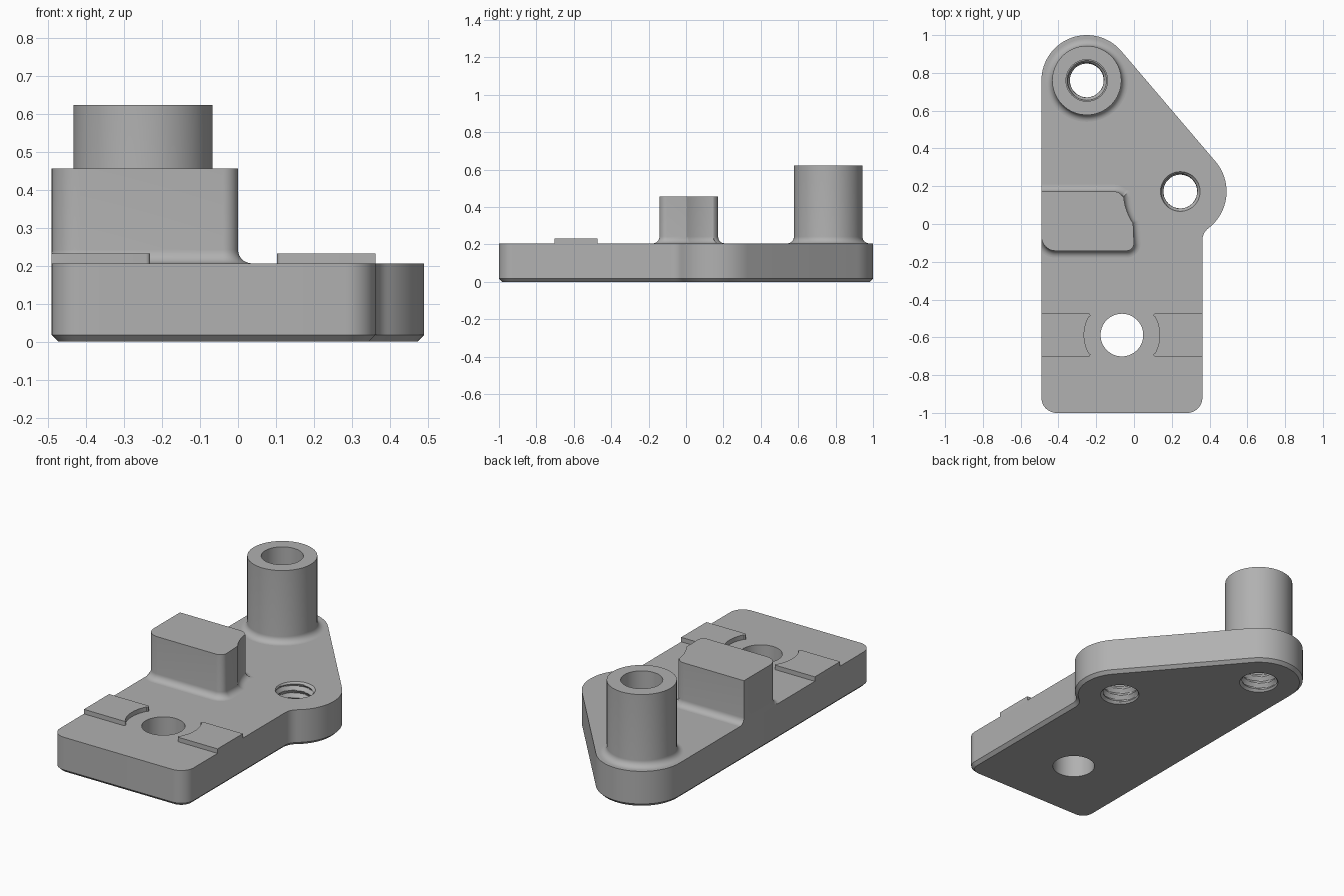
import bpy, bmesh
from math import sin, cos, radians, pi, sqrt, atan2, degrees
from mathutils import Vector

cube = bpy.data.objects.get("Cube")
if cube:
    bpy.data.objects.remove(cube, do_unlink=True)

grey = bpy.data.materials.new("machined grey")
grey.use_nodes = True
COLOR = (0.44, 0.44, 0.44, 1)
grey.diffuse_color = COLOR
grey.node_tree.nodes["Principled BSDF"].inputs["Base Color"].default_value = COLOR

TOP = 0.206            # top of the base plate
LEFT, RIGHT = -0.49, 0.362
BOSS = (-0.25, 0.76)   # centre of the tall post
LOBE = (0.245, 0.172)  # centre of the side lobe
BOLT = (-0.064, -0.588)


def arc(c, r, a, b, n=12):
    """Points along an arc from angle a to b in degrees."""
    steps = [radians(a + (b - a) * i / n) for i in range(n + 1)]
    return [(c[0] + r * cos(t), c[1] + r * sin(t)) for t in steps]


def circle(c, r, n=64):
    return arc(c, r, 0, 360, n)[:-1]


def offset(points, d):
    """Move a counter-clockwise outline outward by d, with mitred corners."""
    pts = [Vector(p) for p in points]
    out = []
    for i, p in enumerate(pts):
        u = (p - pts[i - 1]).normalized()
        v = (pts[(i + 1) % len(pts)] - p).normalized()
        n1, n2 = Vector((u.y, -u.x)), Vector((v.y, -v.x))
        out.append(p + (n1 + n2) * d / max(1 + n1.dot(n2), 0.5))
    return out


def solid(name, rings):
    """Closed solid through a stack of equal-length rings of 3D points."""
    bm = bmesh.new()
    rows = [[bm.verts.new(p) for p in ring] for ring in rings]
    n = len(rows[0])
    for lo, hi in zip(rows, rows[1:]):
        for i in range(n):
            j = (i + 1) % n
            bm.faces.new((lo[i], lo[j], hi[j], hi[i]))
    bm.faces.new(rows[0][::-1])
    bm.faces.new(rows[-1])
    mesh = bpy.data.meshes.new(name)
    bm.to_mesh(mesh)
    bm.free()
    ob = bpy.data.objects.new(name, mesh)
    bpy.context.collection.objects.link(ob)
    mesh.materials.append(grey)
    return ob


def loft(name, outline, profile):
    """Outline lofted through (outward offset, height) pairs, kept flush at the left."""
    return solid(name, [[(max(p.x, LEFT), p.y, z) for p in offset(outline, d)]
                        for d, z in profile])


def thread_cutter(name, c, n=48, rows=56, pitch=0.042):
    """Helical hole cutter with a small countersink at both ends."""
    rings = []
    for k in range(rows + 1):
        z = -0.01 + (TOP + 0.02) * k / rows
        sink = 0.106 - max(0, min(z, TOP - z))
        ring = []
        for i in range(n):
            wave = abs(((z / pitch - i / n) % 1) * 2 - 1)
            r = max(0.089 + 0.016 * wave, sink)
            t = 2 * pi * i / n
            ring.append((c[0] + r * cos(t), c[1] + r * sin(t), z))
        rings.append(ring)
    return solid(name, rings)


def cut(ob, cutter):
    mod = ob.modifiers.new("hole", 'BOOLEAN')
    mod.operation, mod.solver, mod.object = 'DIFFERENCE', 'EXACT', cutter
    bpy.context.view_layer.objects.active = ob
    bpy.ops.object.modifier_apply(modifier=mod.name)
    bpy.data.objects.remove(cutter, do_unlink=True)


def fillet(r, top, n=8):
    """Profile of a wall that flares out into the plate."""
    steps = [pi / 2 * i / n for i in range(n + 1)]
    return [(r * (1 - sin(t)), TOP + r * (1 - cos(t))) for t in steps] + [(0, top)]


# Base plate: rectangle blending into two round lobes, chamfered underneath
lobe_r, blend_r, corner_r = 0.245, 0.08, 0.08
dx = RIGHT + blend_r - LOBE[0]
dy = sqrt((lobe_r + blend_r) ** 2 - dx ** 2)
blend_c = (RIGHT + blend_r, LOBE[1] - dy)
blend_end = degrees(atan2(dy, -dx))
plate_outline = (arc((LEFT + corner_r, -1 + corner_r), corner_r, 180, 270)
                 + arc((RIGHT - corner_r, -1 + corner_r), corner_r, 270, 360)
                 + arc(blend_c, blend_r, 180, blend_end, 8)
                 + arc(LOBE, lobe_r, blend_end - 180, 40, 24)[1:]
                 + arc(BOSS, 0.24, 40, 180, 32))
plate = loft("base_plate", plate_outline, [(-0.018, 0), (0, 0.018), (0, TOP)])
cut(plate, loft("bolt_cutter", circle(BOLT, 0.113), [(0, -0.1), (0, 0.5)]))
cut(plate, thread_cutter("lobe_thread_cutter", LOBE))
cut(plate, thread_cutter("post_thread_cutter", BOSS))

# Tall hollow post
post = loft("post", circle(BOSS, 0.183), fillet(0.036, 0.622))
cut(post, loft("post_cutter", circle(BOSS, 0.11), [(0, 0.1), (0, 0.8)]))

# Stop block, scooped concentric with the threaded hole in the lobe
block_outline = (arc((LEFT + 0.075, -0.067), 0.075, 180, 270)
                 + arc((-0.04, -0.102), 0.04, 270, 360)
                 + arc(LOBE, 0.301, 214, 185, 14)
                 + arc((-0.105, 0.122), 0.05, 30, 90, 8)
                 + [(LEFT, 0.172)])
block = loft("stop_block", block_outline, fillet(0.036, 0.456))

# Pair of thin locating pads either side of the bolt hole
half = 0.115
pad = ([(RIGHT, BOLT[1] - half), (RIGHT, BOLT[1] + half)]
       + arc((0.115, BOLT[1] + half - 0.012), 0.012, 90, 190, 6)
       + arc(BOLT, 0.2, 29, -29, 16)
       + arc((0.115, BOLT[1] - half + 0.012), 0.012, 170, 270, 6))
mirrored = [(2 * BOLT[0] - x, y) for x, y in reversed(pad)]
pads = [loft(name, pts, [(0, TOP), (0, 0.232)])
        for name, pts in (("left_pad", pad), ("right_pad", mirrored))]

# Smooth rounded walls, keep machined edges crisp
for ob in [plate, post, block] + pads:
    bpy.ops.object.select_all(action='DESELECT')
    ob.select_set(True)
    bpy.context.view_layer.objects.active = ob
    bpy.ops.object.shade_smooth_by_angle(angle=radians(30))
